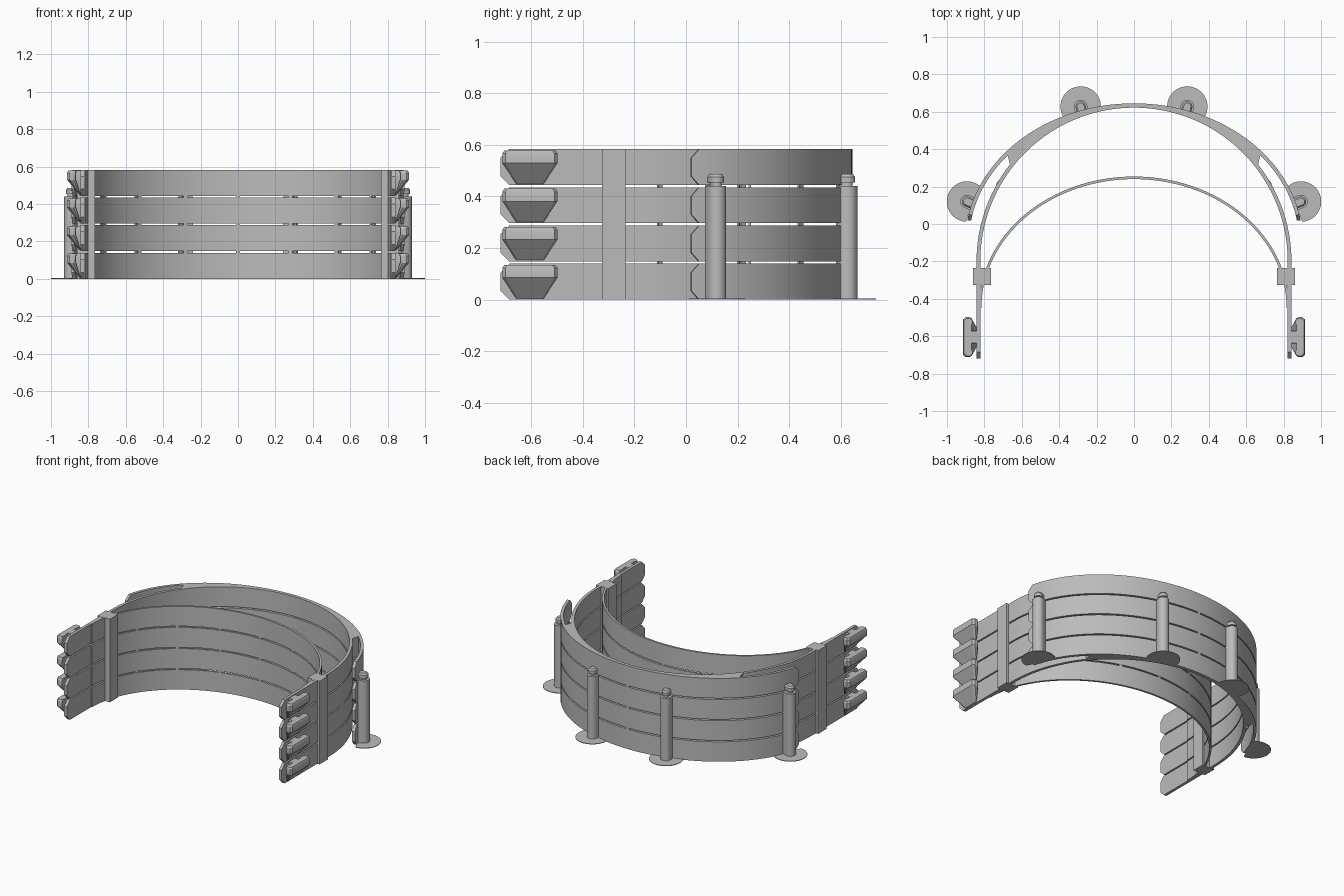
import bpy, bmesh, math
from mathutils import Vector

if "Cube" in bpy.data.objects:
    bpy.data.objects.remove(bpy.data.objects["Cube"])

GREY = (0.5, 0.5, 0.5, 1)
mat = bpy.data.materials.new("plain grey")
mat.use_nodes = True
mat.diffuse_color = GREY
mat.node_tree.nodes["Principled BSDF"].inputs["Base Color"].default_value = GREY

LAYERS, PITCH, HEIGHT = 4, 0.148, 0.139
TOTAL = (LAYERS - 1) * PITCH + HEIGHT


def loft(bm, rings):
    """Skin equal-length closed rings and cap both ends."""
    vs = [[bm.verts.new(p) for p in r] for r in rings]
    n = len(vs[0])
    faces = [bm.faces.new(vs[0]), bm.faces.new(vs[-1])]
    for a, b in zip(vs, vs[1:]):
        faces += [bm.faces.new((a[i], a[(i + 1) % n], b[(i + 1) % n], b[i])) for i in range(n)]
    bmesh.ops.recalc_face_normals(bm, faces=faces)


def ribbon(bm, inner, outer, z, cut=0.0):
    """Upright strip between two plan paths; the first end has cut corners."""
    rings = []
    for k, (a, b) in enumerate(zip(inner, outer)):
        c = cut if k == 0 else 0
        lo, hi = z + c, z + HEIGHT - c
        rings.append([(*a, lo), (*b, lo), (*b, hi), (*a, hi)])
    loft(bm, rings)


def prism(bm, outline, z0, z1):
    loft(bm, [[(x, y, z) for x, y in outline] for z in (z0, z1)])


def finish(bm, name):
    me = bpy.data.meshes.new(name)
    bm.to_mesh(me)
    bm.free()
    me.materials.append(mat)
    ob = bpy.data.objects.new(name, me)
    bpy.context.collection.objects.link(ob)
    bpy.ops.object.select_all(action="DESELECT")
    bpy.context.view_layer.objects.active = ob
    ob.select_set(True)
    bpy.ops.object.shade_smooth_by_angle(angle=math.radians(30))


def arc(a, b, cy, t0, t1, n):
    ts = [math.radians(t0 + (t1 - t0) * i / n) for i in range(n + 1)]
    return [(a * math.cos(t), cy + b * math.sin(t)) for t in ts]


def flip(path, s):
    return [(s * x, y) for x, y in path]


def band_side(r):
    return [(r, -0.72), (r, -0.685), (r, -0.45)] + arc(r, r, -0.2, 0, 38, 14)


def wing(d):
    a, b = 0.903 - d, 0.745 - d
    return arc(a, b, -0.1, 9.3, 11.7, 1) + arc(a, b, -0.1, 14, 43, 12)


# Stacked curved bands
for i in range(LAYERS):
    z = i * PITCH
    bm = bmesh.new()
    ribbon(bm, arc(0.822, 0.822, -0.2, 37, 143, 48), arc(0.903, 0.745, -0.1, 41, 139, 48), z)
    for s in (1, -1):
        ribbon(bm, flip(band_side(0.822), s), flip(band_side(0.842), s), z, 0.035)
        ribbon(bm, flip(wing(0.02), s), flip(wing(0), s), z, 0.035)
    finish(bm, f"outer_band_{i + 1}")

    bm = bmesh.new()
    ribbon(bm, arc(0.816, 0.69, -0.45, 0, 180, 64), arc(0.83, 0.704, -0.45, 0, 180, 64), z)
    finish(bm, f"inner_band_{i + 1}")

# Little tabs holding the layers apart
bm = bmesh.new()
for i in range(LAYERS - 1):
    z = i * PITCH + HEIGHT
    for t in range(30, 151, 20):
        for a, b, cy in ((0.818, 0.692, -0.45), (0.835, 0.835, -0.2)):
            p = arc(a, b, cy, t - 0.8, t + 0.8, 1)
            q = arc(a + 0.01, b + 0.01, cy, t + 0.8, t - 0.8, 1)
            prism(bm, p + q, z, z + PITCH - HEIGHT)
finish(bm, "spacer_tabs")

# Square blocks clamping the two bands together
for s, side in ((1, "left"), (-1, "right")):
    bm = bmesh.new()
    prism(bm, flip([(0.765, -0.325), (0.86, -0.325), (0.86, -0.235), (0.765, -0.235)], s), 0, TOTAL)
    finish(bm, f"{side}_block")

# T-shaped hooks, tapering downwards into the band
half = [(0.835, 0.035), (0.872, 0.035), (0.872, 0.065), (0.865, 0.085), (0.868, 0.1),
        (0.88, 0.107), (0.9, 0.107), (0.914, 0.095)]
tee = half + [(x, -y) for x, y in reversed(half)]
for s, side in ((1, "left"), (-1, "right")):
    bm = bmesh.new()
    for i in range(LAYERS):
        z = i * PITCH
        rings = []
        for h, ky, kx in ((0.005, 0.5, 0.15), (0.085, 1, 1), (0.122, 1, 1), (0.134, 0.93, 0.92)):
            rings.append([(s * (0.835 + (x - 0.835) * kx), -0.605 + y * ky, z + h) for x, y in tee])
        loft(bm, rings)
    finish(bm, f"{side}_hooks")


def u_outline(centre, normal, r, back):
    """Half circle facing outwards with straight sides running back."""
    tan = Vector((-normal.y, normal.x))
    pts = [centre + r * (math.sin(a) * tan + math.cos(a) * normal)
           for a in (math.pi * (k / 16 - 0.5) for k in range(17))]
    return [centre - back * normal - r * tan] + pts + [centre - back * normal + r * tan]


# Posts with knobs, each on a thin clipped disc
for s, side in ((1, "left"), (-1, "right")):
    for place, x, y, nx, ny in (("back", 0.285, 0.628, 0.25, 0.97), ("side", 0.893, 0.12, 0.93, 0.37)):
        c, n = Vector((s * x, y)), Vector((s * nx, ny)).normalized()
        bm = bmesh.new()
        prism(bm, u_outline(c, n, 0.036, 0.035), 0, 0.44)
        prism(bm, u_outline(c, n, 0.018, 0.03), 0.44, 0.455)
        loft(bm, [[(*p, z) for p in u_outline(c, n, r, 0.03)]
                  for z, r in ((0.453, 0.027), (0.475, 0.027), (0.486, 0.019))])
        finish(bm, f"{side}_{place}_post")

        tan = Vector((-n.y, n.x))
        disc = [c + 0.108 * (math.sin(a) * tan + math.cos(a) * n)
                for a in (math.radians(-108 + 216 * k / 36) for k in range(37))]
        bm = bmesh.new()
        prism(bm, disc, 0, 0.004)
        finish(bm, f"{side}_{place}_foot")
